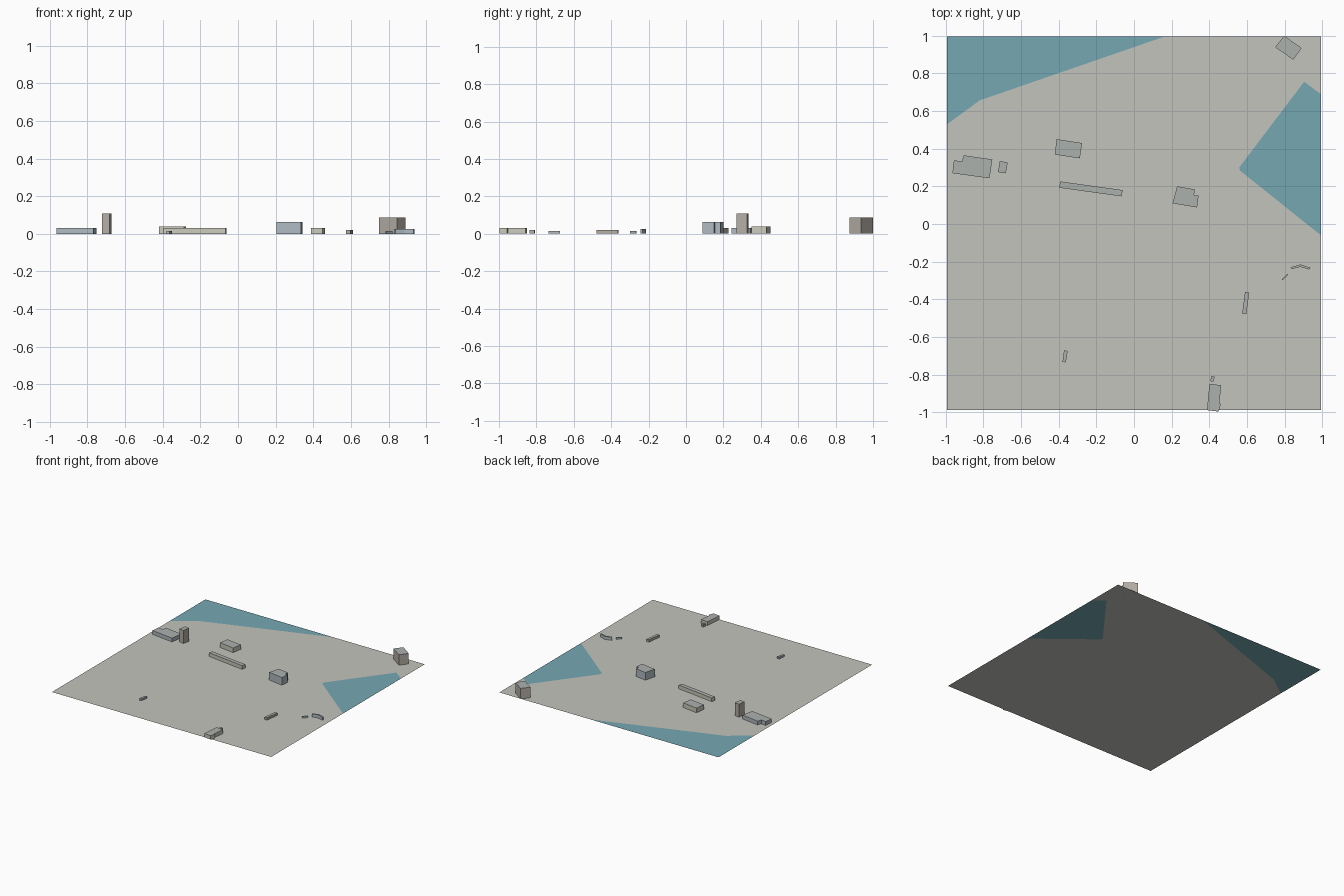
import bpy, bmesh

if "Cube" in bpy.data.objects:
    bpy.data.objects.remove(bpy.data.objects["Cube"])


def material(name, r, g, b):
    m = bpy.data.materials.new(name)
    m.diffuse_color = (r, g, b, 1)
    m.use_nodes = True
    m.node_tree.nodes["Principled BSDF"].inputs["Base Color"].default_value = m.diffuse_color
    return m


GROUND = material("ground", 0.55, 0.55, 0.51)
WATER = material("water", 0.18, 0.39, 0.45)
ROOF = material("roof", 0.41, 0.44, 0.42)
CREAM = material("cream_wall", 0.60, 0.59, 0.50)
BLUE = material("blue_wall", 0.43, 0.49, 0.53)
WARM = material("warm_wall", 0.46, 0.42, 0.38)


def finish(name, bm, mats):
    me = bpy.data.meshes.new(name)
    bm.to_mesh(me)
    bm.free()
    for m in mats:
        me.materials.append(m)
    ob = bpy.data.objects.new(name, me)
    bpy.context.collection.objects.link(ob)


def flat(name, pts, mat):
    """Flat polygon on the ground, facing up."""
    bm = bmesh.new()
    f = bm.faces.new([bm.verts.new((x, y, 0)) for x, y in pts])
    f.normal_update()
    if f.normal.z < 0:
        f.normal_flip()
    finish(name, bm, [mat])


def block(name, pts, h, wall):
    """Extruded footprint with a roof on top."""
    bm = bmesh.new()
    low = [bm.verts.new((x, y, 0)) for x, y in pts]
    top = [bm.verts.new((x, y, h)) for x, y in pts]
    bm.faces.new(low)
    roof = bm.faces.new(top)
    roof.material_index = 1
    for i in range(len(pts)):
        j = (i + 1) % len(pts)
        bm.faces.new((low[i], low[j], top[j], top[i]))
    bmesh.ops.recalc_face_normals(bm, faces=bm.faces)
    finish(name, bm, [wall, ROOF])


# Ground tile with the two water areas cut from its outline
X, Y0, Y1 = 0.993, -0.989, 0.997
corner_shore = [(-X, 0.53), (-0.82, 0.657), (0.165, Y1)]
east_shore = [(X, 0.69), (0.904, 0.756), (0.559, 0.30), (0.564, 0.283), (X, -0.06)]
flat("ground", [(-X, Y0)] + corner_shore + [(X, Y1)] + east_shore + [(X, Y0)], GROUND)
flat("corner_water", corner_shore + [(-X, Y1)], WATER)
flat("east_water", east_shore, WATER)

# Buildings: footprint, height, wall colour
block("west_hall", [(-0.957, 0.338), (-0.915, 0.333), (-0.904, 0.365), (-0.753, 0.343),
                    (-0.768, 0.243), (-0.965, 0.27)], 0.031, BLUE)
block("west_tower", [(-0.713, 0.334), (-0.671, 0.327), (-0.682, 0.269), (-0.723, 0.276)], 0.107, WARM)
block("north_house", [(-0.411, 0.451), (-0.276, 0.430), (-0.288, 0.349), (-0.421, 0.369)], 0.038, CREAM)
block("long_shed", [(-0.391, 0.226), (-0.060, 0.180), (-0.066, 0.147), (-0.399, 0.193)], 0.03, CREAM)
block("central_house", [(0.229, 0.200), (0.324, 0.184), (0.319, 0.155), (0.343, 0.151),
                        (0.335, 0.088), (0.205, 0.110)], 0.063, BLUE)
block("corner_block", [(0.798, 1.0), (0.891, 0.935), (0.846, 0.873), (0.750, 0.940)], 0.086, WARM)
block("east_shed", [(0.590, -0.362), (0.612, -0.364), (0.597, -0.479), (0.575, -0.476)], 0.02, WARM)
block("south_west_hut", [(-0.372, -0.673), (-0.352, -0.674), (-0.363, -0.736), (-0.380, -0.733)], 0.015, BLUE)
block("south_house", [(0.401, -0.849), (0.463, -0.857), (0.454, -0.952), (0.462, -0.957),
                      (0.449, -0.997), (0.388, -0.989)], 0.031, CREAM)
block("south_hut", [(0.411, -0.808), (0.429, -0.811), (0.423, -0.838), (0.406, -0.835)], 0.02, WARM)
block("small_wall", [(0.785, -0.295), (0.815, -0.265), (0.820, -0.268), (0.790, -0.299)], 0.014, BLUE)
block("bent_wall", [(0.830, -0.231), (0.885, -0.215), (0.938, -0.232), (0.933, -0.242),
                    (0.885, -0.228), (0.838, -0.240)], 0.025, BLUE)
